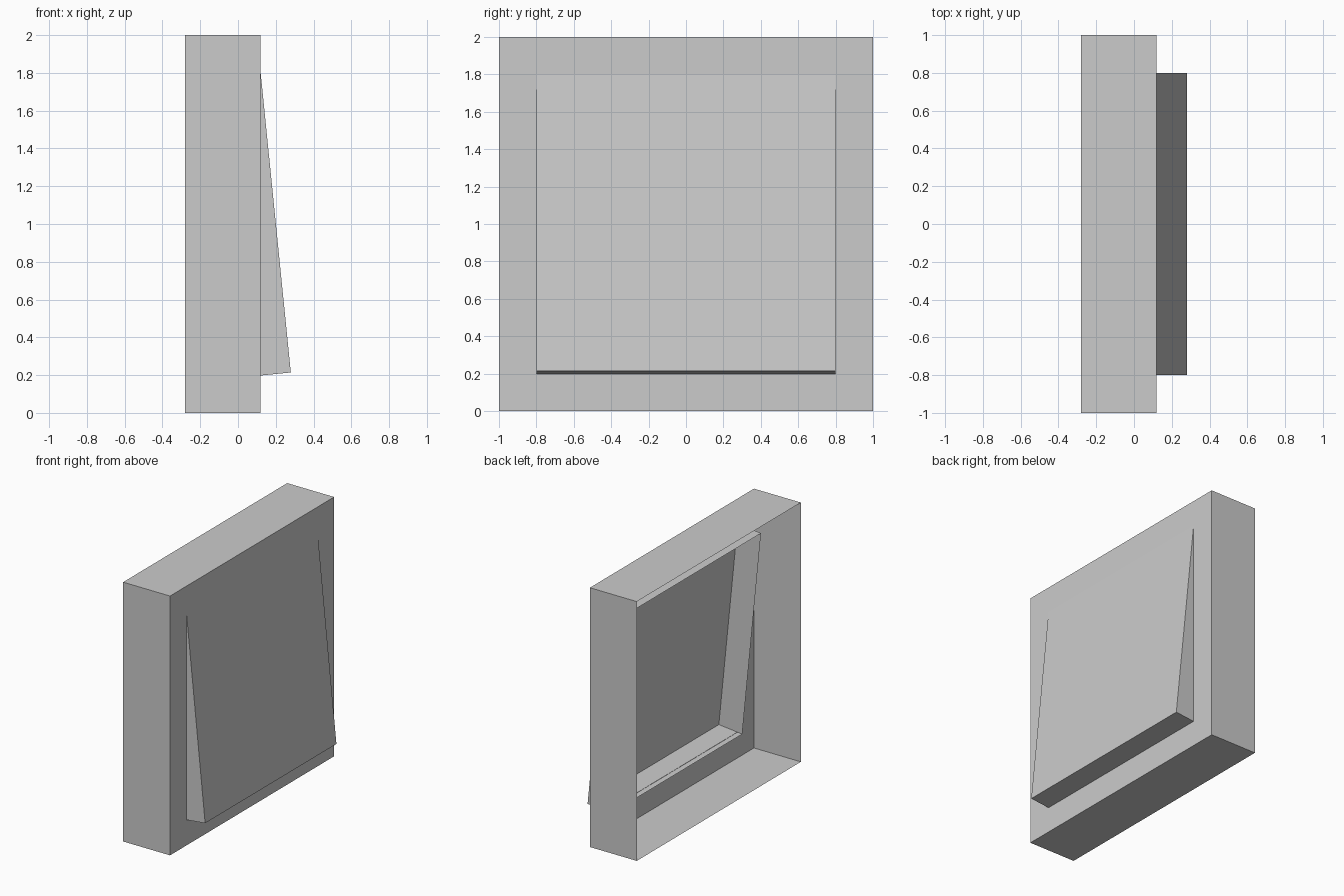
import bpy, bmesh
from math import radians
from mathutils import Matrix, Vector

if "Cube" in bpy.data.objects:
    bpy.data.objects.remove(bpy.data.objects["Cube"])


def make_object(name, bm):
    mesh = bpy.data.meshes.new(name)
    bm.to_mesh(mesh)
    bm.free()
    obj = bpy.data.objects.new(name, mesh)
    bpy.context.collection.objects.link(obj)
    return obj


def square(bm, half, x, zc):
    """Square loop of vertices in the plane x = const."""
    return [bm.verts.new((x, sy * half, zc + sz * half))
            for sy, sz in ((-1, -1), (1, -1), (1, 1), (-1, 1))]


def bridge(bm, a, b):
    """Join two square loops with four quads."""
    for i in range(4):
        j = (i + 1) % 4
        bm.faces.new((a[i], a[j], b[j], b[i]))


# Thin open-backed housing with a square opening in its front plate
bm = bmesh.new()
back = square(bm, 1.0, -0.28, 1.0)
front = square(bm, 1.0, 0.12, 1.0)
opening = square(bm, 0.8, 0.12, 1.0)
bridge(bm, back, front)
bridge(bm, front, opening)
make_object("housing", bm)

# Tilted square tray, open at the back, leaning out at the bottom
bm = bmesh.new()
rim = square(bm, 0.8, -0.1, 0.0)
face = square(bm, 0.8, 0.1, 0.0)
bridge(bm, rim, face)
bm.faces.new(face)
tilt = Matrix.Translation(Vector((0.1, 0, 1.0))) @ Matrix.Rotation(radians(-5.75), 4, 'Y')
bm.transform(tilt)
make_object("tilted_panel", bm)
